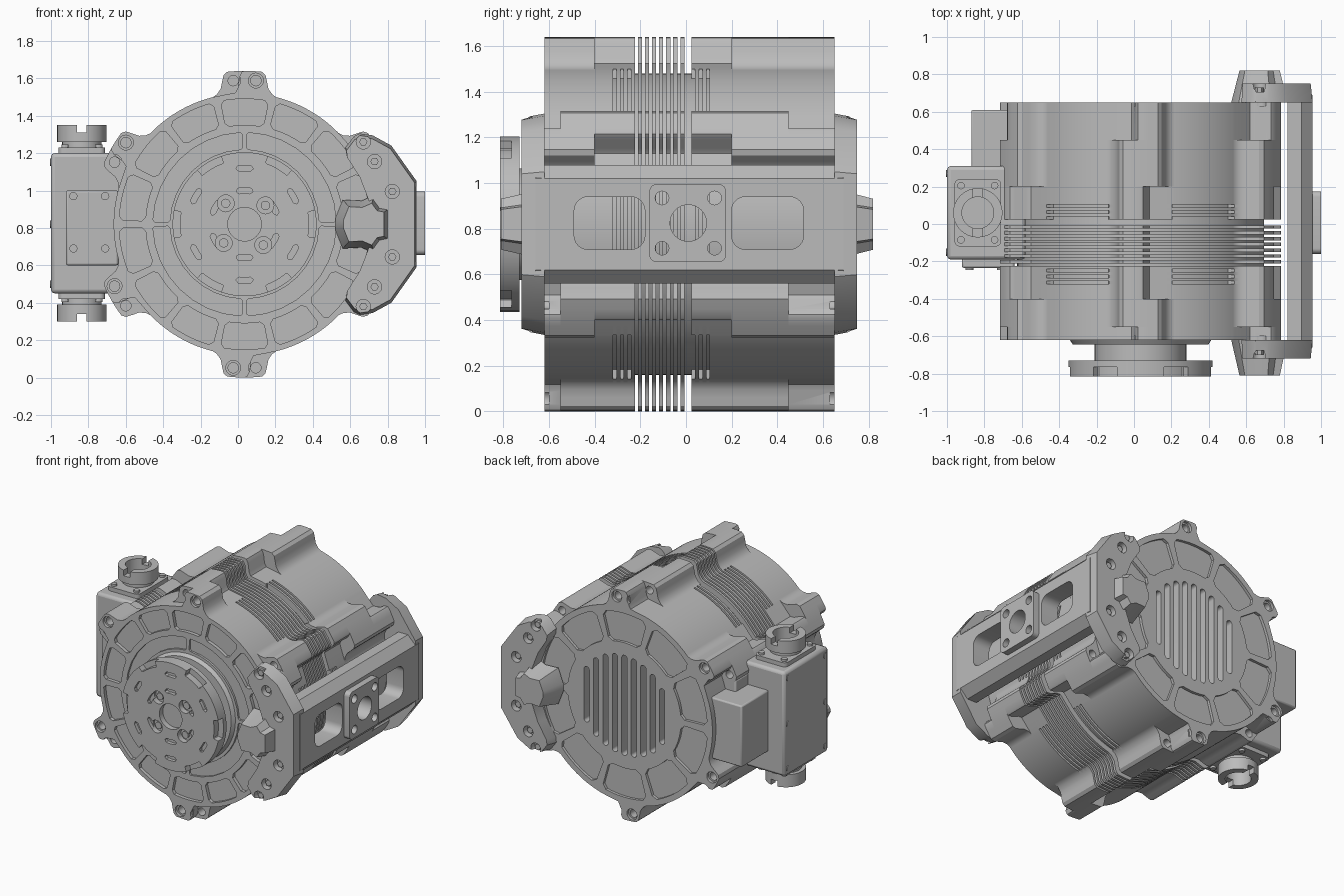
import bpy, bmesh, math
from math import radians, cos, sin

if "Cube" in bpy.data.objects:
    bpy.data.objects.remove(bpy.data.objects["Cube"])

grey = bpy.data.materials.new("cast_grey")
grey.use_nodes = True
COLOUR = (0.5, 0.5, 0.5, 1)
grey.diffuse_color = COLOUR
grey.node_tree.nodes["Principled BSDF"].inputs["Base Color"].default_value = COLOUR
CX, CZ = 0.035, 0.82          # motor axis
parts = []


def prism(name, loops, w0, w1, axis="Y", taper=1.0, bevel=0):
    """Extrude 2D loops along an axis; taper shrinks the w0 end."""
    place = {"Y": lambda u, v, w: (u, w, v), "X": lambda u, v, w: (w, u, v),
             "Z": lambda u, v, w: (u, v, w)}[axis]
    bm = bmesh.new()
    for loop in loops:
        n = len(loop)
        mu, mv = sum(p[0] for p in loop) / n, sum(p[1] for p in loop) / n
        a = [bm.verts.new(place(mu + (u - mu) * taper, mv + (v - mv) * taper, w0)) for u, v in loop]
        b = [bm.verts.new(place(u, v, w1)) for u, v in loop]
        bm.faces.new(a)
        bm.faces.new(b[::-1])
        for i in range(n):
            j = (i + 1) % n
            bm.faces.new((a[j], a[i], b[i], b[j]))
    bmesh.ops.recalc_face_normals(bm, faces=bm.faces)
    mesh = bpy.data.meshes.new(name)
    bm.to_mesh(mesh)
    bm.free()
    mesh.materials.append(grey)
    ob = bpy.data.objects.new(name, mesh)
    bpy.context.collection.objects.link(ob)
    parts.append(ob)
    if bevel:
        m = ob.modifiers.new("bevel", "BEVEL")
        m.width, m.segments, m.limit_method, m.angle_limit = bevel, 2, "ANGLE", radians(40)
    return ob


def cut(target, loops, w0, w1, axis="Y"):
    tool = prism("cutter", loops, w0, w1, axis)
    parts.remove(tool)
    m = target.modifiers.new("cut", "BOOLEAN")
    m.operation, m.solver, m.object = "DIFFERENCE", "EXACT", tool
    bpy.context.view_layer.objects.active = target
    bpy.ops.object.modifier_apply(modifier=m.name)
    bpy.data.objects.remove(tool)


def polar(r, deg):
    return CX + r * cos(radians(deg)), CZ + r * sin(radians(deg))


def circle(u, v, r, n=24):
    return [(u + r * cos(math.tau * i / n), v + r * sin(math.tau * i / n)) for i in range(n)]


def rounded(u0, u1, v0, v1, r):
    pts = []
    for u, v, start in ((u1 - r, v1 - r, 0), (u0 + r, v1 - r, 90), (u0 + r, v0 + r, 180), (u1 - r, v0 + r, 270)):
        pts += [(u + r * cos(radians(start + t)), v + r * sin(radians(start + t))) for t in range(0, 91, 15)]
    return pts


def sector(r0, r1, mid, width, c=0.02):
    """Annular pocket with clipped corners."""
    h = width / 2
    k0, k1 = math.degrees(c / r0), math.degrees(c / r1)
    sweep = lambda r, k: [polar(r, mid - h + k + (2 * h - 2 * k) * i / 8) for i in range(9)]
    return ([polar(r0 + c, mid - h)] + [polar(r1 - c, mid - h)] + sweep(r1, k1)
            + [polar(r1 - c, mid + h), polar(r0 + c, mid + h)] + sweep(r0, k0)[::-1])


def box(name, x, y, z, bevel=0.01):
    return prism(name, [[(x[0], z[0]), (x[1], z[0]), (x[1], z[1]), (x[0], z[1])]], y[0], y[1], bevel=bevel)


# Housing outline: six lugs, each made of two halves
def outline(left, right, valley=0.70):
    full = [(3, .82), (6.5, .82), (8, .805), (9, .77), (10, .735), (12, .71), (14, .70)]
    none = [(1, .815), (2, .79), (2.8, .73), (4, .705), (9, .70), (14, .70)]
    pts = []
    for base in range(30, 390, 60):
        lug = [(-a, r) for a, r in (full if right else none)][::-1] + [(0, .82)] + (full if left else none)
        lug += [(a, valley) for a in range(15, 46, 2)]
        pts += [polar(r, base + a) for a, r in lug]
    return pts


lug_holes = [circle(*polar(0.77, a + d), 0.028, 16) for a in range(30, 390, 60) for d in (-4.5, 4.5)]
lug_sinks = [circle(*polar(0.77, a + d), 0.04, 16) for a in range(30, 390, 60) for d in (-4.5, 4.5)]
front_cap = prism("front_cap", [outline(False, True)], -0.62, -0.55)
front_housing = prism("front_housing", [outline(True, True)], -0.55, -0.40)
prism("front_collar", [outline(True, False)], -0.40, -0.32)
prism("rear_collar", [outline(True, False)], 0.12, 0.20)
rear_housing = prism("rear_housing", [outline(True, True)], 0.20, 0.45)
rear_cap = prism("rear_cap", [outline(False, True)], 0.45, 0.65)
cut(front_cap, lug_sinks, -0.7, -0.60)
cut(front_cap, lug_holes, -0.7, -0.5)
cut(front_housing, lug_holes, -0.6, -0.45)
cut(rear_housing, lug_holes, 0.38, 0.5)
cut(rear_cap, lug_sinks, 0.63, 0.7)
cut(rear_cap, lug_holes, 0.4, 0.7)

# Short grooves either side of the cooling fins
for name, start in (("front_groove", -0.32), ("rear_groove", 0.025)):
    for i in range(3):
        y = start + i * 0.032
        prism(name, [outline(True, False, 0.66)], y, y + 0.015)
        prism(name + "_rib", [outline(True, False)], y + 0.015, y + 0.032)

# Cooling fins around a plain core
prism("fin_core", [circle(CX, CZ, 0.66, 96)], -0.24, 0.04)
for i in range(7):
    y = -0.211 + i * 0.031
    prism("cooling_fin", [outline(True, False)], y, y + 0.018)

# Pockets in both end caps
cut(front_cap, [sector(0.53, 0.67, 90 + i * 360 / 14, 22) for i in range(14)], -0.7, -0.595)
cut(front_cap, [sector(0.40, 0.49, 45 + i * 90, 87, 0.01) for i in range(4)], -0.7, -0.605)
cut(rear_cap, [sector(0.45, 0.66, 90 + i * 36, 31, 0.03) for i in range(10)], 0.63, 0.7)
slots = []
for i in range(9):
    u = (i - 4) * 0.075
    h = math.sqrt(0.36 ** 2 - u * u)
    slots.append(rounded(CX + u - 0.021, CX + u + 0.021, CZ - h, CZ + h, 0.02))
cut(rear_cap, slots, 0.59, 0.7)

# Output hub and flange
prism("hub_seat", [circle(CX, CZ, 0.385, 64)], -0.645, -0.61, taper=0.94)
prism("hub_neck", [circle(CX, CZ, 0.245, 48)], -0.74, -0.64)
flange = prism("output_flange", [circle(CX, CZ, 0.385, 72)], -0.815, -0.73)
cut(flange, [sector(0.345, 0.41, 60 * i, 22, 0.005) for i in range(6)], -0.9, -0.765)
cut(flange, [sector(0.285, 0.315, 30 + 60 * i, 17, 0.012) for i in range(6)], -0.9, -0.79)
cut(flange, [sector(0.165, 0.195, 30 + 60 * i, 28, 0.012) for i in range(6)], -0.9, -0.79)
bolts = [polar(0.15, 42 + 90 * i) for i in range(4)]
cut(flange, [circle(u, v, 0.045) for u, v in bolts] + [circle(CX, CZ, 0.09, 32)], -0.9, -0.775)
prism("flange_bolts", [circle(u, v, 0.025, 12) for u, v in bolts], -0.795, -0.77)

# Side bracket: end plates with knobs, joined by a windowed wall
upper = [(.70, .13), (.65, .26), (.58, .37), (.575, .41), (.62, .47), (.65, .485), (.72, .475), (.82, .42), (.955, .23)]
plate = [(x, CZ + h) for x, h in upper] + [(x, CZ - h) for x, h in upper[::-1]]
star = [(.52, .03), (.56, .13), (.66, .125), (.73, .155), (.77, .10), (.82, .09)]
knob = [(x, CZ + h) for x, h in star] + [(x, CZ - h) for x, h in star[::-1]]
eyes = [(x, CZ + s * h) for x, h in ((.67, .44), (.73, .335), (.825, .175)) for s in (1, -1)]
for name, inner, outer, tip in (("front", -0.62, -0.72, -0.81), ("rear", 0.65, 0.75, 0.82)):
    s = 1 if outer > 0 else -1
    end = prism(name + "_bracket_plate", [plate], outer, inner, taper=0.96)
    cut(end, [circle(u, v, 0.038) for u, v in eyes], outer + s * 0.05, outer - s * 0.045)
    prism(name + "_bracket_bolts", [circle(u, v, 0.022, 6) for u, v in eyes], outer - s * 0.02, outer - s * 0.05)
    prism(name + "_knob", [knob], tip, inner, taper=0.72)

wall_section = [(.82, 1.08), (.895, 1.08), (.955, 1.02), (.955, .62), (.895, .56), (.82, .56)]
wall = prism("bracket_wall", [wall_section], -0.66, 0.69)
pad = prism("bracket_pad", [rounded(-0.16, 0.175, 0.655, 0.995, 0.03)], 0.93, 1.0, "X")
cut(wall, [rounded(-0.49, -0.18, 0.71, 0.94, 0.06), rounded(0.20, 0.515, 0.71, 0.94, 0.06)], 0.7, 1.1, "X")
pad_holes = [circle(0.01 + s * 0.115, 0.825 + t * 0.11, 0.03, 16) for s in (1, -1) for t in (1, -1)]
pad_holes.append(circle(0.01, 0.825, 0.08, 32))
for target in (wall, pad):
    cut(target, pad_holes, 0.7, 1.1, "X")

# Terminal box on the opposite side
box("terminal_box", (-1.0, -0.58), (-0.19, 0.31), (0.45, 1.2), 0.02)
box("terminal_cover", (-0.92, -0.64), (-0.235, -0.18), (0.6, 1.0))
box("rear_box", (-0.87, -0.60), (0.2, 0.61), (0.6, 1.04))
box("rear_box_rib", (-0.71, -0.58), (-0.1, 0.45), (0.53, 1.12))
prism("cover_screws", [circle(x, z, 0.022, 12) for x in (-0.88, -0.71) for z in (0.69, 0.97)], -0.245, -0.22)
prism("side_screws", [circle(y, z, 0.02, 12) for y in (-0.15, 0.27) for z in (0.5, 0.82, 1.15)], -0.998, -1.004, "X")

# Cable connectors above and below the terminal box
for name, z0, s in (("upper", 1.2, 1), ("lower", 0.45, -1)):
    prism(name + "_connector_base", [rounded(-0.96, -0.71, -0.12, 0.24, 0.03)], z0 - s * 0.01, z0 + s * 0.03, "Z")
    prism(name + "_connector_screws", [circle(x, y, 0.02, 12) for x in (-0.925, -0.745) for y in (-0.085, 0.205)],
          z0 + s * 0.02, z0 + s * 0.045, "Z")
    body = prism(name + "_connector_neck", [circle(-0.835, 0.06, 0.105, 32)], z0, z0 + s * 0.10, "Z")
    collar = prism(name + "_connector_collar", [circle(-0.835, 0.06, 0.132, 32)], z0 + s * 0.06, z0 + s * 0.15, "Z")
    for target in (body, collar):
        cut(target, [circle(-0.835, 0.06, 0.085, 32)], z0 + s * 0.03, z0 + s * 0.2, "Z")
    cut(collar, [rounded(-0.86, -0.81, -0.2, 0.3, 0.02)], z0 + s * 0.11, z0 + s * 0.2, "Z")

# Smooth the round walls, keep edges crisp
bpy.ops.object.select_all(action="DESELECT")
for ob in parts:
    ob.select_set(True)
bpy.context.view_layer.objects.active = parts[0]
bpy.ops.object.shade_smooth_by_angle(angle=radians(28))
